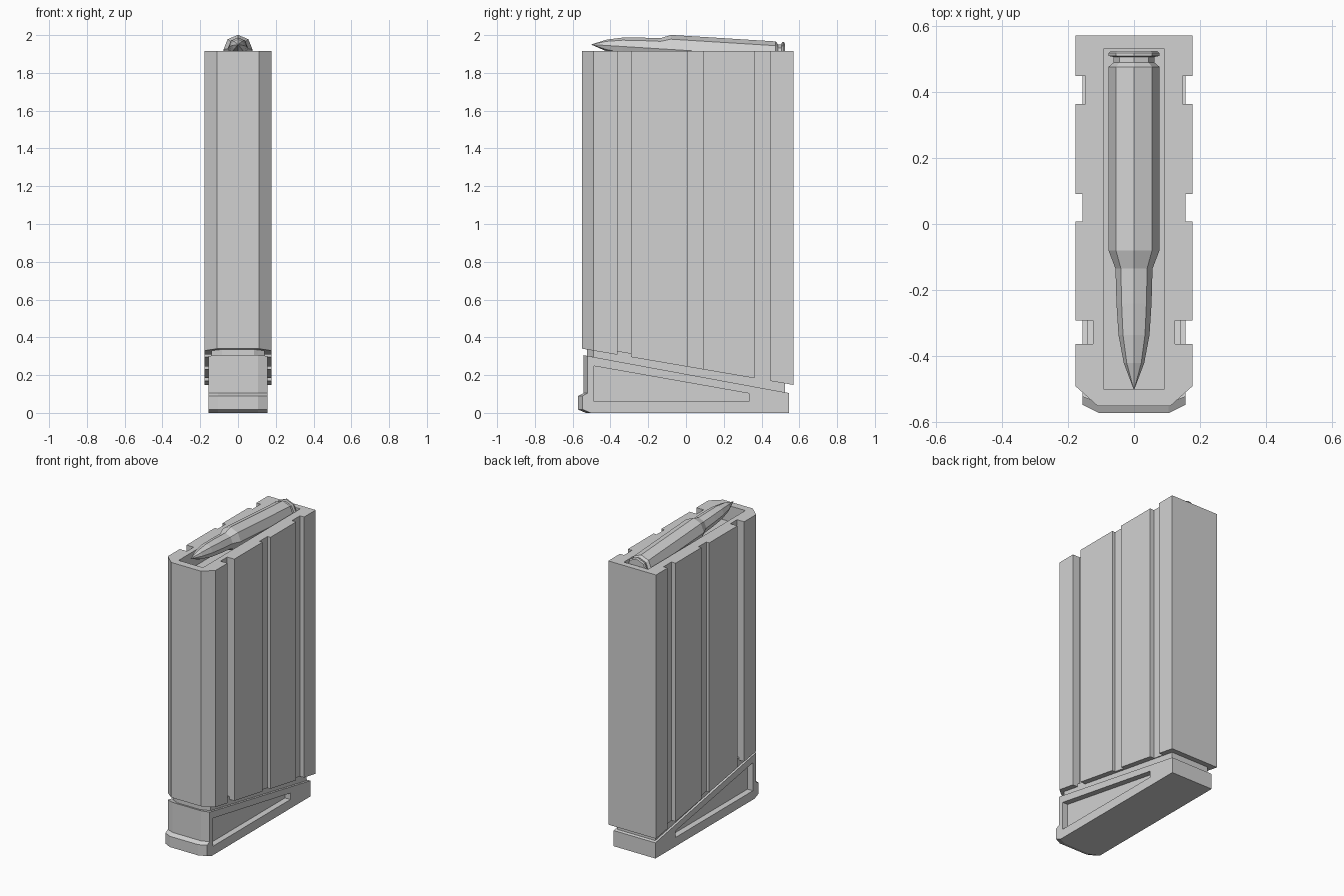
import bpy, bmesh, math

cube = bpy.data.objects.get("Cube")
if cube:
    bpy.data.objects.remove(cube, do_unlink=True)

grey = bpy.data.materials.new("plain_grey")
grey.use_nodes = True
grey.diffuse_color = (0.64, 0.64, 0.64, 1)
grey.node_tree.nodes["Principled BSDF"].inputs["Base Color"].default_value = grey.diffuse_color


def loft(name, rings):
    """Join matching rings of points into a capped solid."""
    bm = bmesh.new()
    loops = [[bm.verts.new(p) for p in ring] for ring in rings]
    count = len(loops[0])
    for low, high in zip(loops, loops[1:]):
        for i in range(count):
            j = (i + 1) % count
            bm.faces.new((low[i], low[j], high[j], high[i]))
    bm.faces.new(loops[0][::-1])
    bm.faces.new(loops[-1])
    bmesh.ops.recalc_face_normals(bm, faces=bm.faces)
    mesh = bpy.data.meshes.new(name)
    bm.to_mesh(mesh)
    bm.free()
    mesh.materials.append(grey)
    obj = bpy.data.objects.new(name, mesh)
    bpy.context.collection.objects.link(obj)
    return obj


def mirrored(half):
    return half + [(-x, y) for x, y in reversed(half)]


def at_height(outline, height):
    """Place a plan outline at a height that may depend on y."""
    return [(x, y, height(y) if callable(height) else height) for x, y in outline]


def slope(y0, z0, y1, z1):
    return lambda y: z0 + (y - y0) * (z1 - z0) / (y1 - y0)


def cut(target, cutter):
    mod = target.modifiers.new("cut", "BOOLEAN")
    mod.operation = "DIFFERENCE"
    mod.solver = "EXACT"
    mod.object = cutter
    cutter.hide_render = True
    bpy.context.view_layer.objects.active = target
    bpy.ops.object.modifier_apply(modifier=mod.name)
    bpy.data.objects.remove(cutter, do_unlink=True)


# Magazine body: chamfered front, three grooves down each side, sloped underside
W = 0.177
half = [(0.11, -0.55), (W, -0.49)]
for start, end, inner in ((-0.363, -0.292, 0.124), (0.007, 0.09, 0.155), (0.363, 0.447, 0.146)):
    half += [(W, start), (inner, start), (inner, end), (W, end)]
half.append((W, 0.57))
plan = mirrored(half)
body_bottom = slope(-0.55, 0.34, 0.57, 0.148)
body = loft("magazine_body", [at_height(plan, body_bottom), at_height(plan, 1.915)])

# Feed opening in the top
opening = mirrored([(0.09, -0.5), (0.09, 0.53)])
cut(body, loft("opening_cutter", [at_height(opening, 1.81), at_height(opening, 2.1)]))

# Neck between body and base
neck = mirrored([(0.085, -0.525), (0.14, -0.49), (0.14, 0.525)])
base_top = slope(-0.54, 0.305, 0.545, 0.105)
loft("neck", [at_height(neck, lambda y: base_top(y) - 0.02),
              at_height(neck, lambda y: body_bottom(y) + 0.02)])


# Base plate with a front lip
def base_plan(front, side):
    return mirrored([(0.105, front), (0.155, side), (0.155, 0.545)])


lip = base_plan(-0.572, -0.547)
wall = base_plan(-0.542, -0.522)
base = loft("base_plate", [
    at_height(base_plan(-0.53, -0.505), 0), at_height(lip, 0.018),
    at_height(lip, 0.09), at_height(wall, 0.104), at_height(wall, base_top)])

# Wedge-shaped pocket in each side of the base
wedge = [(-0.487, 0.06), (0.333, 0.06), (0.333, 0.103), (-0.487, 0.248)]
for side in (-1, 1):
    cut(base, loft("pocket_cutter", [[(side * x, y, z) for y, z in wedge] for x in (0.115, 0.2)]))

# Top cartridge: eight-sided turned profile (y, radius), tilted nose up
profile = [(-0.5, 0.001), (-0.42, 0.031), (-0.335, 0.047), (-0.24, 0.053), (-0.135, 0.056),
           (-0.08, 0.077), (0.475, 0.077), (0.488, 0.062), (0.505, 0.062),
           (0.508, 0.077), (0.517, 0.077), (0.523, 0.07)]
axis = slope(-0.5, 1.95, 0.5, 1.888)
angles = [i * math.tau / 8 for i in range(8)]
loft("cartridge", [[(r * math.cos(a), y, axis(y) + r * math.sin(a)) for a in angles]
                   for y, r in profile])
